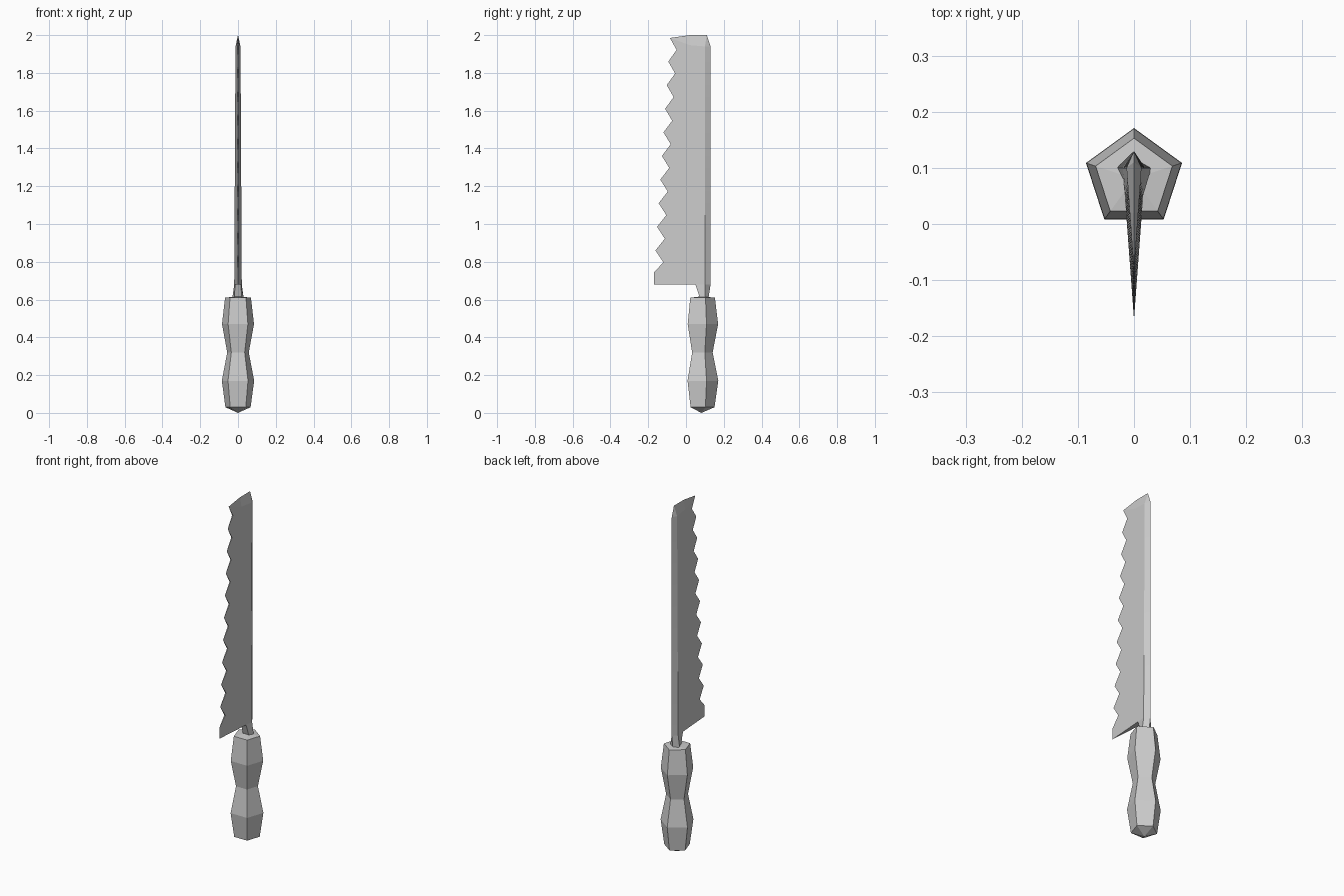
import bpy, bmesh, math

if "Cube" in bpy.data.objects:
    bpy.data.objects.remove(bpy.data.objects["Cube"])


def make_object(name, verts, faces):
    mesh = bpy.data.meshes.new(name)
    mesh.from_pydata(verts, [], faces)
    bm = bmesh.new()
    bm.from_mesh(mesh)
    bmesh.ops.remove_doubles(bm, verts=bm.verts, dist=1e-5)
    bmesh.ops.recalc_face_normals(bm, faces=bm.faces)
    bm.to_mesh(mesh)
    bm.free()
    obj = bpy.data.objects.new(name, mesh)
    bpy.context.collection.objects.link(obj)
    return obj


def loft(rings):
    """Join closed five-point rings with quads."""
    verts = [p for ring in rings for p in ring]
    n = len(rings[0])
    faces = []
    for r in range(len(rings) - 1):
        for k in range(n):
            a, b = r * n + k, r * n + (k + 1) % n
            faces.append((a, b, b + n, a + n))
    return verts, faces


# Handle: faceted pentagonal grip with a pointed pommel
def pentagon(r, z, cy=0.081):
    angles = [math.pi / 2 + k * math.tau / 5 for k in range(5)]
    return [(r * math.cos(a), cy + r * math.sin(a), z) for a in angles]


profile = [(0, 0.0), (0.07, 0.03), (0.09, 0.17), (0.06, 0.32),
           (0.089, 0.47), (0.072, 0.61), (0, 0.617)]
make_object("handle", *loft([pentagon(r, z) for r, z in profile]))

# Blade: wedge section, thick near the spine and running to a toothed edge
SIDE_Y, SPINE_Y = 0.10, 0.13


def half_width(z):
    return 0.02 - 0.007 * (z - 0.68) / 1.3


def thickness(y, z, tip_y):
    return half_width(z) * (y - tip_y) / (SIDE_Y - tip_y)


def section(edge_y, tip_y, z, side_z=None):
    side_z = side_z or z
    e, w = thickness(edge_y, z, tip_y), half_width(z)
    return [(-e, edge_y, z), (-w, SIDE_Y, side_z), (0, SPINE_Y, side_z),
            (w, SIDE_Y, side_z), (e, edge_y, z)]


sections = [section(-0.17, -0.17, 0.68)]
for i in range(10):
    tip_y = -0.17 + 0.0085 * i
    z = 0.735 + 0.125 * i + (0.008 if i == 0 else 0)
    sections.append(section(tip_y, tip_y, z))
    valley_z = 0.797 + 0.125 * i
    sections.append(section(-0.12 + 0.0078 * i, tip_y - 0.0 + 0.004, valley_z,
                            1.94 if i == 9 else None))
verts, faces = loft(sections)
faces.append((0, 1, 2, 3, 4))

# Blade tip: bevelled facets rising to a central ridge
b = len(verts) - 5
m = len(verts)
mid_x = thickness(0.02, 1.94, -0.085)
verts += [(0, -0.085, 1.985), (0, 0.02, 2.0), (0, 0.11, 2.0),
          (-mid_x, 0.02, 1.947), (mid_x, 0.02, 1.947)]
tip, ridge_front, ridge_back = m, m + 1, m + 2
for edge, side, mid in ((b, b + 1, m + 3), (b + 4, b + 3, m + 4)):
    faces += [(edge, tip, mid), (edge, mid, side), (tip, ridge_front, mid),
              (mid, ridge_front, ridge_back, side), (side, ridge_back, b + 2)]
faces.append((b, b + 4, tip))
make_object("blade", verts, faces)


# Tang: short neck flaring from the blade into the handle
def tang_ring(front_x, front_y, side_x, spine_y, z):
    return [(-front_x, front_y, z), (-side_x, SIDE_Y, z), (0, spine_y, z),
            (side_x, SIDE_Y, z), (front_x, front_y, z)]


make_object("tang", *loft([tang_ring(0.019, 0.076, 0.031, 0.118, 0.60),
                           tang_ring(0.016, 0.05, 0.02, SPINE_Y, 0.68)]))
